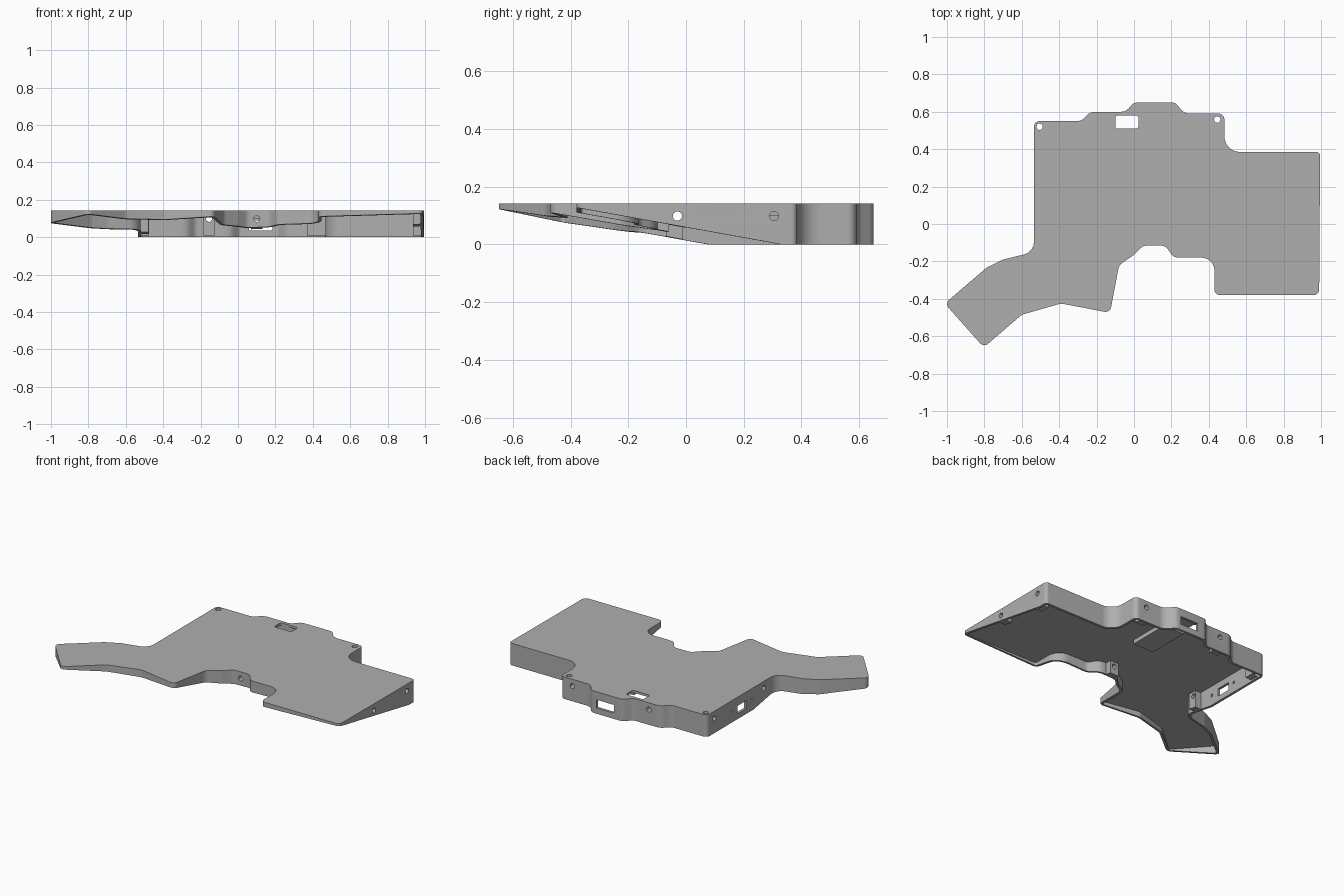
import bpy, bmesh, math
from mathutils import Vector, Matrix

if "Cube" in bpy.data.objects:
    bpy.data.objects.remove(bpy.data.objects["Cube"])

TOP, WALL, ROOF = 0.142, 0.016, 0.127

# Case outline, clockwise from the back left: x, y, corner radius
OUTLINE = [(-.535, .55, .03), (-.28, .55, .06), (-.235, .60, .06), (-.045, .60, .05),
           (0, .65, .04), (.22, .65, .04), (.27, .59, .06), (.483, .59, .03),
           (.483, .385, .085), (.995, .385, .02), (.99, -.38, .03), (.43, -.38, .03),
           (.43, -.18, .07), (.21, -.18, .05), (.17, -.115, .05), (.05, -.115, .05),
           (0, -.165, .03), (-.08, -.22, .05), (-.128, -.475, .03), (-.39, -.425, .05),
           (-.60, -.485, .05), (-.803, -.66, .03), (-1.012, -.425, .03),
           (-.79, -.235, .06), (-.70, -.19, .06), (-.535, -.15, .07)]


def cross(a, b):
    return a.x * b.y - a.y * b.x


def inset(corners, t):
    """Offset a clockwise outline inward, keeping corner arcs concentric."""
    out, n = [], len(corners)
    for i, (x, y, r) in enumerate(corners):
        p = Vector((x, y))
        d1 = (p - Vector(corners[i - 1][:2])).normalized()
        d2 = (Vector(corners[(i + 1) % n][:2]) - p).normalized()
        n1, n2 = Vector((d1.y, -d1.x)), Vector((d2.y, -d2.x))
        q = p + (n1 + n2) * t / (1 + n1.dot(n2))
        convex = cross(d1, d2) < 0
        out.append((q.x, q.y, max(r - t, .006) if convex else r + t))
    return out


def rounded(corners):
    """Replace every corner by an arc."""
    pts, n = [], len(corners)
    for i, (x, y, r) in enumerate(corners):
        p = Vector((x, y))
        v1 = Vector(corners[i - 1][:2]) - p
        v2 = Vector(corners[(i + 1) % n][:2]) - p
        half = v1.angle(v2) / 2
        cut = min(r / math.tan(half), .48 * min(v1.length, v2.length))
        r = cut * math.tan(half)
        v1.normalize()
        v2.normalize()
        c = p + (v1 + v2).normalized() * (r / math.sin(half))
        a, b = p + v1 * cut - c, p + v2 * cut - c
        sweep = math.atan2(cross(a, b), a.dot(b))
        steps = max(3, int(abs(sweep) / math.radians(10)))
        for k in range(steps + 1):
            pts.append(c + Matrix.Rotation(sweep * k / steps, 2) @ a)
    return pts


def finish(name, bm):
    bmesh.ops.recalc_face_normals(bm, faces=bm.faces)
    me = bpy.data.meshes.new(name)
    bm.to_mesh(me)
    bm.free()
    ob = bpy.data.objects.new(name, me)
    bpy.context.collection.objects.link(ob)
    return ob


def prism(name, pts, z0, z1):
    bm = bmesh.new()
    face = bm.faces.new([bm.verts.new((p[0], p[1], z0)) for p in pts])
    ext = bmesh.ops.extrude_face_region(bm, geom=[face])
    for v in ext["geom"]:
        if isinstance(v, bmesh.types.BMVert):
            v.co.z = z1
    return finish(name, bm)


def box(name, x0, x1, y0, y1, z0, z1):
    return prism(name, [(x0, y0), (x0, y1), (x1, y1), (x1, y0)], z0, z1)


def drill(name, loc, axis, r, length=.16):
    bm = bmesh.new()
    rot = Vector((0, 0, 1)).rotation_difference(Vector(axis)).to_matrix().to_4x4()
    bmesh.ops.create_cone(bm, cap_ends=True, segments=24, radius1=r, radius2=r,
                          depth=length, matrix=Matrix.Translation(loc) @ rot)
    return finish(name, bm)


def boolean(target, tool, op):
    m = target.modifiers.new(op, 'BOOLEAN')
    m.operation, m.solver, m.object = op, 'EXACT', tool
    bpy.context.view_layer.objects.active = target
    bpy.ops.object.modifier_apply(modifier=m.name)
    bpy.data.objects.remove(tool)


# Hollow shell, open underneath
case = prism("case", rounded(OUTLINE), 0, TOP)
boolean(case, prism("cavity", rounded(inset(OUTLINE, WALL)), -.1, ROOF), 'DIFFERENCE')

# Screw bosses against the inside of the walls: x0, x1, y0, y1
BOSSES = [(.935, .982, -.06, 0), (.935, .982, .275, .335),
          (-.525, -.478, -.07, -.01), (-.525, -.475, .45, .54),
          (-.185, -.125, .54, .59), (.37, .472, .53, .58),
          (.07, .13, -.105, -.06)]
for b in BOSSES:
    boolean(case, box("boss", *b, .01, .135), 'UNION')

# Raised block under the roof
boolean(case, box("block", .03, .18, .21, .49, .10, .135), 'UNION')

# Sloping cut that tilts the lower edge toward the front
bm = bmesh.new()
bmesh.ops.create_cube(bm, size=4)
for v in bm.verts:
    v.co.z = .0594 + .03 * (v.co.x - 1) - .18 * v.co.y if v.co.z > 0 else -2
boolean(case, finish("slope", bm), 'DIFFERENCE')

# Screw and indicator holes: position, axis, radius
X, Y, Z = (1, 0, 0), (0, 1, 0), (0, 0, 1)
HOLES = [((.98, -.03, .098), X, .016), ((.98, .305, .098), X, .016),
         ((-.52, -.03, .098), X, .016), ((-.52, .475, .095), X, .016),
         ((-.52, .29, .065), X, .009), ((-.52, .09, .065), X, .009),
         ((-.155, .58, .098), Y, .016), ((.40, .57, .098), Y, .016),
         ((.10, -.10, .098), Y, .016),
         ((-.505, .52, .08), Z, .017), ((.445, .558, .08), Z, .017)]
for h in HOLES:
    boolean(case, drill("drill", *h), 'DIFFERENCE')

# Ports in the back and left walls, and the window in the roof
boolean(case, box("back_port", .06, .185, .60, .70, .037, .09), 'DIFFERENCE')
boolean(case, box("left_port", -.58, -.49, .147, .24, .035, .085), 'DIFFERENCE')
window = [(-.10, .51, .014), (-.10, .58, .014), (.024, .58, .014), (.024, .51, .014)]
boolean(case, prism("window", rounded(window), .05, .2), 'DIFFERENCE')

# Single grey colour
grey = bpy.data.materials.new("grey")
grey.diffuse_color = (.43, .43, .43, 1)
grey.use_nodes = True
grey.node_tree.nodes["Principled BSDF"].inputs["Base Color"].default_value = grey.diffuse_color
case.data.materials.clear()
case.data.materials.append(grey)
for p in case.data.polygons:
    p.material_index = 0
bpy.ops.object.select_all(action='DESELECT')
case.select_set(True)
bpy.context.view_layer.objects.active = case
bpy.ops.object.shade_smooth_by_angle(angle=math.radians(30))
